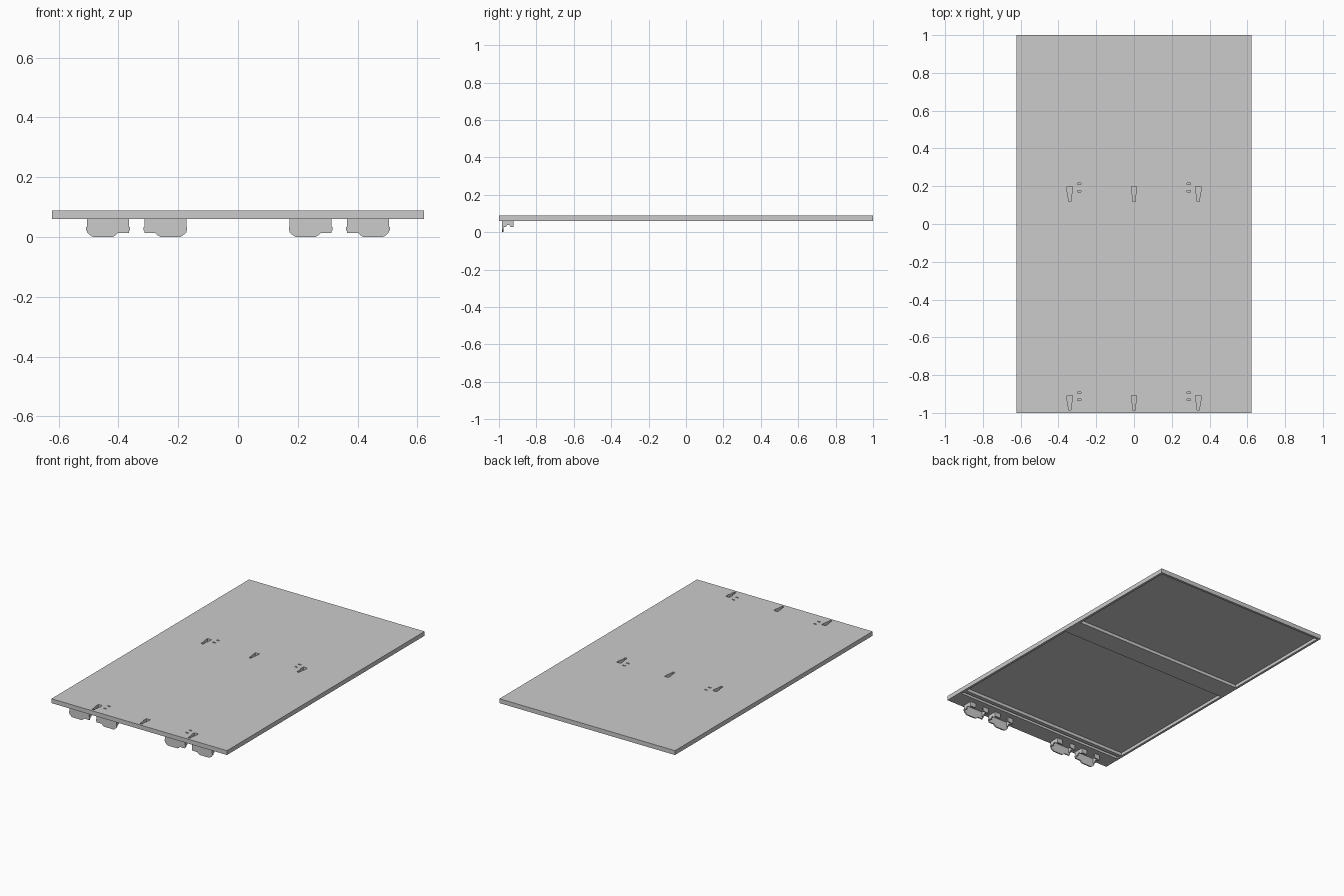
import bpy, bmesh
from mathutils import Vector

if "Cube" in bpy.data.objects:
    bpy.data.objects.remove(bpy.data.objects["Cube"])

TOP, BOT = 0.088, 0.06


def finish(name, bm):
    bmesh.ops.recalc_face_normals(bm, faces=bm.faces)
    me = bpy.data.meshes.new(name)
    bm.to_mesh(me)
    bm.free()
    ob = bpy.data.objects.new(name, me)
    bpy.context.collection.objects.link(ob)
    return ob


def prism(bm, pts, vec):
    """Close a 3D outline and extrude it along vec."""
    f = bm.faces.new([bm.verts.new(p) for p in pts])
    r = bmesh.ops.extrude_face_region(bm, geom=[f], use_keep_orig=True)
    vs = [g for g in r["geom"] if isinstance(g, bmesh.types.BMVert)]
    bmesh.ops.translate(bm, verts=vs, vec=Vector(vec))


def box(bm, x0, x1, y0, y1, z0, z1):
    prism(bm, [(x0, y0, z0), (x1, y0, z0), (x1, y1, z0), (x0, y1, z0)], (0, 0, z1 - z0))


def mirror(ob):
    ob.modifiers.new("mirror", "MIRROR").use_bisect_axis[0] = False


# Cover slab
bm = bmesh.new()
box(bm, -0.622, 0.622, -1, 1, BOT, TOP)
slab = finish("cover_slab", bm)

# Cutters: underside pans, front groove, blind slots in the top
bm = bmesh.new()
for y0, y1 in ((0.225, 0.985), (-0.84, 0.085), (-0.885, -0.865)):
    box(bm, -0.607, 0.607, y0, y1, BOT - 0.02, TOP - 0.008)

for y in (0.12, -0.985):
    # tapered key slots
    for x in (-0.34, 0, 0.34):
        outline = [(-0.007, 0), (0.007, 0), (0.009, 0.035), (0.014, 0.05),
                   (0.014, 0.078), (-0.014, 0.078), (-0.014, 0.05), (-0.009, 0.035)]
        prism(bm, [(x + px, y + py, TOP - 0.018) for px, py in outline], (0, 0, 0.04))
    # small paired slots
    for x in (-0.29, 0.29):
        for dy in (0.05, 0.088):
            box(bm, x - 0.01, x + 0.01, y + dy, y + dy + 0.008, TOP - 0.015, TOP + 0.02)
cutter = finish("slab_cutter", bm)
cutter.hide_render = True
cutter.hide_viewport = True
cutter.display_type = "WIRE"
mod = slab.modifiers.new("cut", "BOOLEAN")
mod.object = cutter
mod.operation = "DIFFERENCE"
mod.solver = "EXACT"

# Folded hanging brackets, two on the left mirrored to the right
for name, cx, s in (("outer_bracket", -0.435, 1), ("inner_bracket", -0.243, -1)):
    bm = bmesh.new()
    # stepped front plate
    plate = [(-0.07, BOT), (-0.07, 0.015), (-0.056, 0.003), (-0.048, 0), (0.016, 0),
             (0.026, 0.006), (0.034, 0.014), (0.07, 0.014), (0.07, BOT)]
    prism(bm, [(cx + s * x, -0.985, z) for x, z in plate], (0, 0.008, 0))
    for e in (-1, 1):
        # side flange with a raised notch
        edge = cx + e * 0.07
        flange = [(-0.98, BOT), (-0.98, 0.028), (-0.962, 0.028), (-0.957, 0.038),
                  (-0.943, 0.038), (-0.938, 0.028), (-0.922, 0.028), (-0.922, BOT)]
        prism(bm, [(edge, y, z) for y, z in flange], (-e * 0.007, 0, 0))
        # inward back lip and outer nub
        a, b = sorted((edge, edge - e * 0.04))
        box(bm, a, b, -0.929, -0.922, 0.03, BOT)
        a, b = sorted((edge - e * 0.002, edge + e * 0.003))
        box(bm, a, b, -0.985, -0.975, 0.022, 0.034)
    mirror(finish(name, bm))
